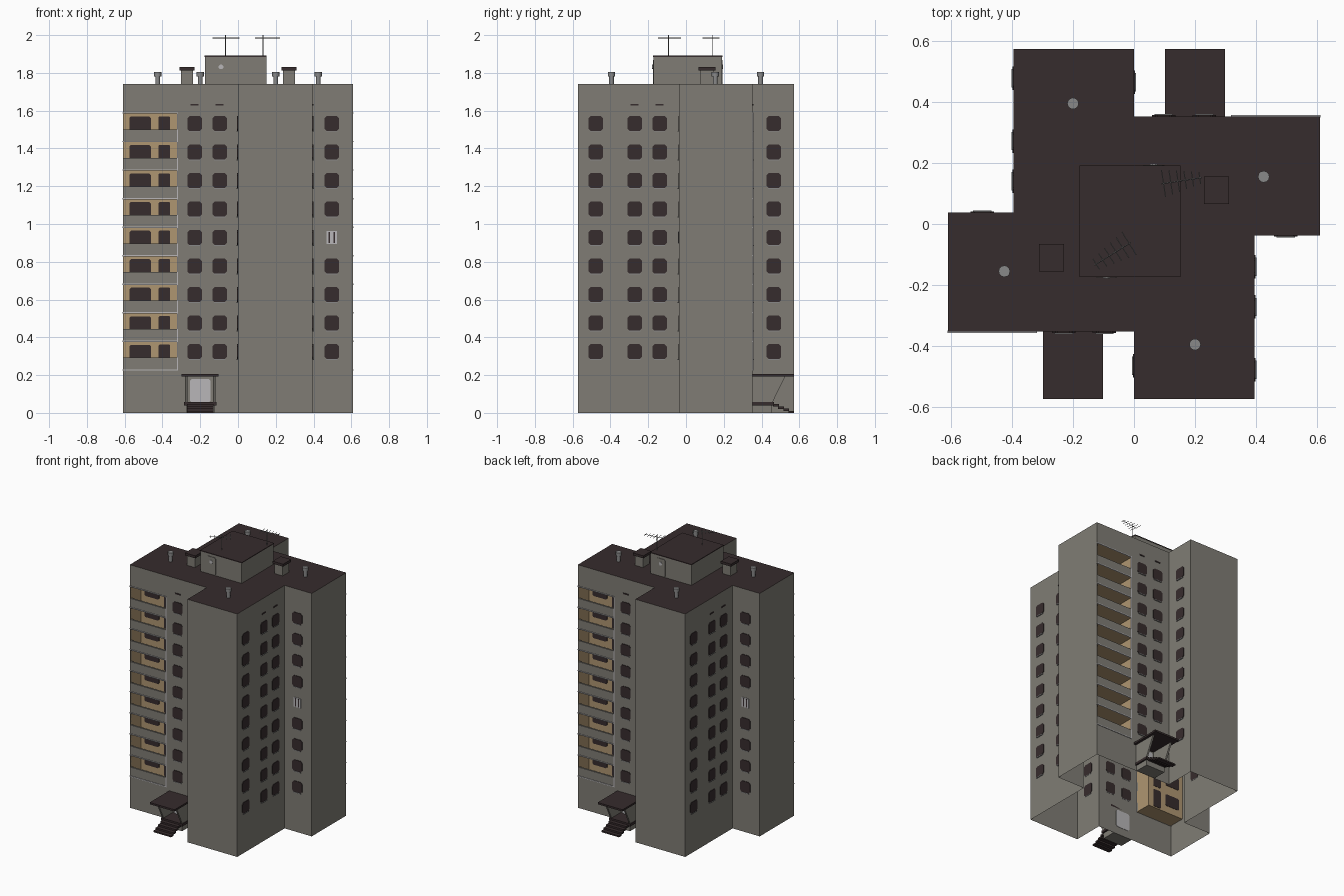
import bpy, bmesh, math
from mathutils import Vector, Matrix

if "Cube" in bpy.data.objects:
    bpy.data.objects.remove(bpy.data.objects["Cube"])

def material(name, rgb):
    m = bpy.data.materials.new(name)
    m.diffuse_color = (*rgb, 1)
    m.use_nodes = True
    m.node_tree.nodes["Principled BSDF"].inputs["Base Color"].default_value = m.diffuse_color
    return m

WALL = material("grey concrete", (0.215, 0.204, 0.178))
DARK = material("dark brown", (0.037, 0.025, 0.026))
TAN = material("tan plaster", (0.43, 0.305, 0.165))
LIGHT = material("light grey trim", (0.48, 0.47, 0.48))
METAL = material("metal grey", (0.25, 0.25, 0.25))

HALF_TURN = Matrix.Rotation(math.pi, 4, 'Z')
FLOORS, BASE, PITCH = 9, 0.228, 0.151      # storeys with windows
ROOF_Z, FY = 1.74, -0.353                  # roof height, front wall plane
LX0, LX1, LDEPTH = -0.605, -0.32, 0.12     # loggia extent

def box(bm, x0, x1, y0, y1, z0, z1):
    m = Matrix.Translation(((x0+x1)/2, (y0+y1)/2, (z0+z1)/2)) @ \
        Matrix.Diagonal((x1-x0, y1-y0, z1-z0, 1))
    bmesh.ops.create_cube(bm, size=1, matrix=m)

def quad(bm, *pts):
    return bm.faces.new([bm.verts.new(p) for p in pts])

def rod(bm, a, b, r, sides=4, r2=None):
    a, b = Vector(a), Vector(b)
    rot = (b-a).to_track_quat('Z', 'Y').to_matrix().to_4x4()
    bmesh.ops.create_cone(bm, cap_ends=True, segments=sides, radius1=r, radius2=r2 or r,
                          depth=(b-a).length, matrix=Matrix.Translation((a+b)/2) @ rot)

def prism(bm, pts, offset):
    """Extrude a flat outline by an offset vector."""
    f = quad(bm, *pts)
    ext = bmesh.ops.extrude_face_region(bm, geom=[f], use_keep_orig=True)
    vs = [g for g in ext['geom'] if isinstance(g, bmesh.types.BMVert)]
    bmesh.ops.translate(bm, verts=vs, vec=offset)

def plate(bm, origin, n, w, h, cut=0.0, proud=0.004):
    """Wall plate centred on origin, facing n, with clipped corners."""
    n = Vector((*n, 0))
    t = Vector((-n.y, n.x, 0))
    w, h = w/2, h/2
    if cut:
        o = [(-w+cut, -h), (w-cut, -h), (w, -h+cut), (w, h-cut),
             (w-cut, h), (-w+cut, h), (-w, h-cut), (-w, -h+cut)]
    else:
        o = [(-w, -h), (w, -h), (w, h), (-w, h)]
    c = Vector(origin) - n*0.002
    prism(bm, [c + t*u + Vector((0, 0, v)) for u, v in o], n*(proud+0.002))

def finish(name, bm, mat, twin=True, fix=True, smooth=False):
    """Make the object; twin adds the half-turn copy on the other side."""
    if twin:
        d = bmesh.ops.duplicate(bm, geom=bm.verts[:] + bm.edges[:] + bm.faces[:])
        vs = [g for g in d['geom'] if isinstance(g, bmesh.types.BMVert)]
        bmesh.ops.transform(bm, matrix=HALF_TURN, verts=vs)
    if fix:
        bmesh.ops.recalc_face_normals(bm, faces=bm.faces[:])
    me = bpy.data.meshes.new(name)
    bm.to_mesh(me)
    bm.free()
    ob = bpy.data.objects.new(name, me)
    bpy.context.collection.objects.link(ob)
    me.materials.append(mat)
    if smooth:
        bpy.context.view_layer.objects.active = ob
        ob.select_set(True)
        bpy.ops.object.shade_smooth_by_angle(angle=math.radians(40))
        ob.select_set(False)
    return ob

# Tower shell: open at the bottom, half of the pinwheel plan then turned
half = [(LX1, FY), (0, FY), (0, -0.573), (0.395, -0.573), (0.395, -0.037),
        (0.61, -0.037), (0.61, -FY)]
bm = bmesh.new()
for (ax, ay), (bx, by) in zip(half, half[1:]):
    quad(bm, (ax, ay, 0), (bx, by, 0), (bx, by, ROOF_Z), (ax, ay, ROOF_Z))
top = BASE + FLOORS*PITCH
for z0, z1 in ((0, BASE), (top, ROOF_Z)):
    quad(bm, (-0.61, FY, z0), (LX1, FY, z0), (LX1, FY, z1), (-0.61, FY, z1))
finish("tower_walls", bm, WALL, fix=False)

# Flat roof
bm = bmesh.new()
plan = half[1:] + [(-x, -y) for x, y in half[1:]]
quad(bm, *[(x, y, ROOF_Z) for x, y in plan])
finish("tower_roof", bm, DARK, twin=False, fix=False)

# Loggias: tan rooms, parapets, trim and their windows
rooms, para, trim, glass = (bmesh.new() for _ in range(4))
yb = FY + LDEPTH
quad(rooms, (LX0, yb, BASE), (LX1, yb, BASE), (LX1, yb, top), (LX0, yb, top))
quad(rooms, (LX0, FY, BASE), (LX0, yb, BASE), (LX0, yb, top), (LX0, FY, top))
quad(rooms, (LX1, yb, BASE), (LX1, FY, BASE), (LX1, FY, top), (LX1, yb, top))
for k in range(FLOORS + 1):
    z = BASE + k*PITCH
    box(rooms, LX0, LX1, FY+0.002, yb, z-0.003, z+0.003)
    box(trim, -0.611, LX1+0.002, FY-0.004, FY+0.004, z-0.003, z+0.003)
    if k < FLOORS:
        box(para, -0.61, LX1, FY, FY+0.012, z, z+0.064)
        plate(glass, (-0.518, yb, z+0.09), (0, -1), 0.115, 0.085, 0.008)
        plate(glass, (-0.39, yb, z+0.07), (0, -1), 0.062, 0.128, 0.006)
box(para, -0.61, LX0, FY, FY+0.012, BASE, top)
box(trim, LX1-0.003, LX1+0.002, FY-0.004, FY+0.002, BASE, top)
finish("loggia_rooms", rooms, TAN, fix=False)
finish("loggia_parapets", para, WALL)
finish("loggia_trim", trim, LIGHT)
finish("loggia_windows", glass, DARK)

# Window columns: (x, y, outward normal)
columns = [(-0.23, FY, (0, -1)), (-0.097, FY, (0, -1)), (0.497, -0.037, (0, -1)),
           (0.395, -0.478, (1, 0)), (0.395, -0.272, (1, 0)), (0.395, -0.14, (1, 0)),
           (0, -0.465, (-1, 0))]
panes, sills, white = (bmesh.new() for _ in range(3))
for i, (x, y, n) in enumerate(columns):
    for k in range(FLOORS):
        z = BASE + k*PITCH + 0.096
        if i == 2 and k == 4:              # the one pale, open window
            plate(white, (x, y, z), n, 0.055, 0.068)
            for s in (-0.013, 0.013):
                plate(panes, (x+s, y, z), n, 0.008, 0.058, 0, 0.006)
            continue
        plate(panes, (x, y, z), n, 0.077, 0.08, 0.012)
        plate(sills, (x, y, z-0.041), n, 0.06, 0.005, 0, 0.007)
    # Attic vent slots
    if i in (0, 1, 4, 5):
        plate(panes, (x, y, 1.632), n, 0.042, 0.009)
finish("windows", panes, DARK)
finish("window_sills", sills, METAL)
finish("open_window", white, LIGHT)

# Entrances: canopy, slanted side walls, door and steps
bm = bmesh.new()
box(bm, -0.298, -0.102, -0.573, FY, 0.192, 0.205)
finish("entrance_canopy", bm, DARK)
bm = bmesh.new()
for x in (-0.28, -0.132):
    prism(bm, [(x, FY, 0.05), (x, -0.455, 0.05), (x, -0.525, 0.192), (x, FY, 0.192)],
          Vector((0.012, 0, 0)))
finish("entrance_side_walls", bm, WALL)
bm = bmesh.new()
plate(bm, (-0.2, FY, 0.118), (0, -1), 0.11, 0.125, 0.01, 0.006)
finish("entrance_door", bm, LIGHT)
bm = bmesh.new()
box(bm, -0.285, -0.115, -0.465, FY, 0.04, 0.058)
for i in range(4):
    y = -0.465 - i*0.027
    box(bm, -0.27, -0.13, y-0.027, y+0.004, max(0, 0.033-i*0.012), 0.046-i*0.012)
finish("entrance_steps", bm, DARK)
bm = bmesh.new()
box(bm, -0.275, -0.125, -0.455, FY, 0, 0.04)
finish("entrance_landing_base", bm, WALL)

# Lift house on the roof with doors
bm = bmesh.new()
box(bm, -0.176, 0.15, -0.172, 0.19, ROOF_Z, 1.885)
finish("lift_house", bm, WALL, twin=False)
bm = bmesh.new()
box(bm, -0.178, 0.152, -0.174, 0.192, 1.885, 1.891)
finish("lift_house_roof", bm, DARK, twin=False)
door, lamp = bmesh.new(), bmesh.new()
for x, y, n in ((-0.09, -0.172, -1), (0.065, 0.19, 1)):
    plate(door, (x, y, 1.805), (0, n), 0.07, 0.125, 0.008)
    plate(lamp, (x, y, 1.832), (0, n), 0.024, 0.024, 0.007, 0.007)
finish("lift_house_doors", door, WALL, twin=False)
finish("door_portholes", lamp, LIGHT, twin=False)

# Roof ventilation boxes with dark caps
bm, cap = bmesh.new(), bmesh.new()
box(bm, -0.302, -0.238, -0.147, -0.075, ROOF_Z, 1.812)
box(cap, -0.311, -0.229, -0.156, -0.066, 1.812, 1.83)
finish("vent_boxes", bm, WALL)
finish("vent_caps", cap, DARK)

# Vent pipes
bm = bmesh.new()
for x, y in ((-0.425, -0.155), (0.2, -0.395)):
    rod(bm, (x, y, ROOF_Z), (x, y, 1.788), 0.013, 12)
    rod(bm, (x, y, 1.782), (x, y, 1.806), 0.019, 12)
finish("vent_pipes", bm, METAL, smooth=True)

# Aerials: mast, boom and cross bars
bm = bmesh.new()
for a, b, mast in (((-0.13, -0.135), (-0.01, -0.06), (-0.065, -0.092)),
                   ((0.222, 0.152), (0.09, 0.132), (0.132, 0.139))):
    a, b = Vector((*a, 1.985)), Vector((*b, 1.985))
    rod(bm, (*mast, 1.89), (*mast, 2.0), 0.0025)
    rod(bm, a, b, 0.002)
    d = (b-a).normalized()
    side = Vector((-d.y, d.x, 0))
    for i in range(6):
        c = a.lerp(b, 0.05 + i*0.18)
        h = 0.02 + i*0.005
        rod(bm, c - side*h, c + side*h, 0.0017)
finish("aerials", bm, METAL, twin=False)
